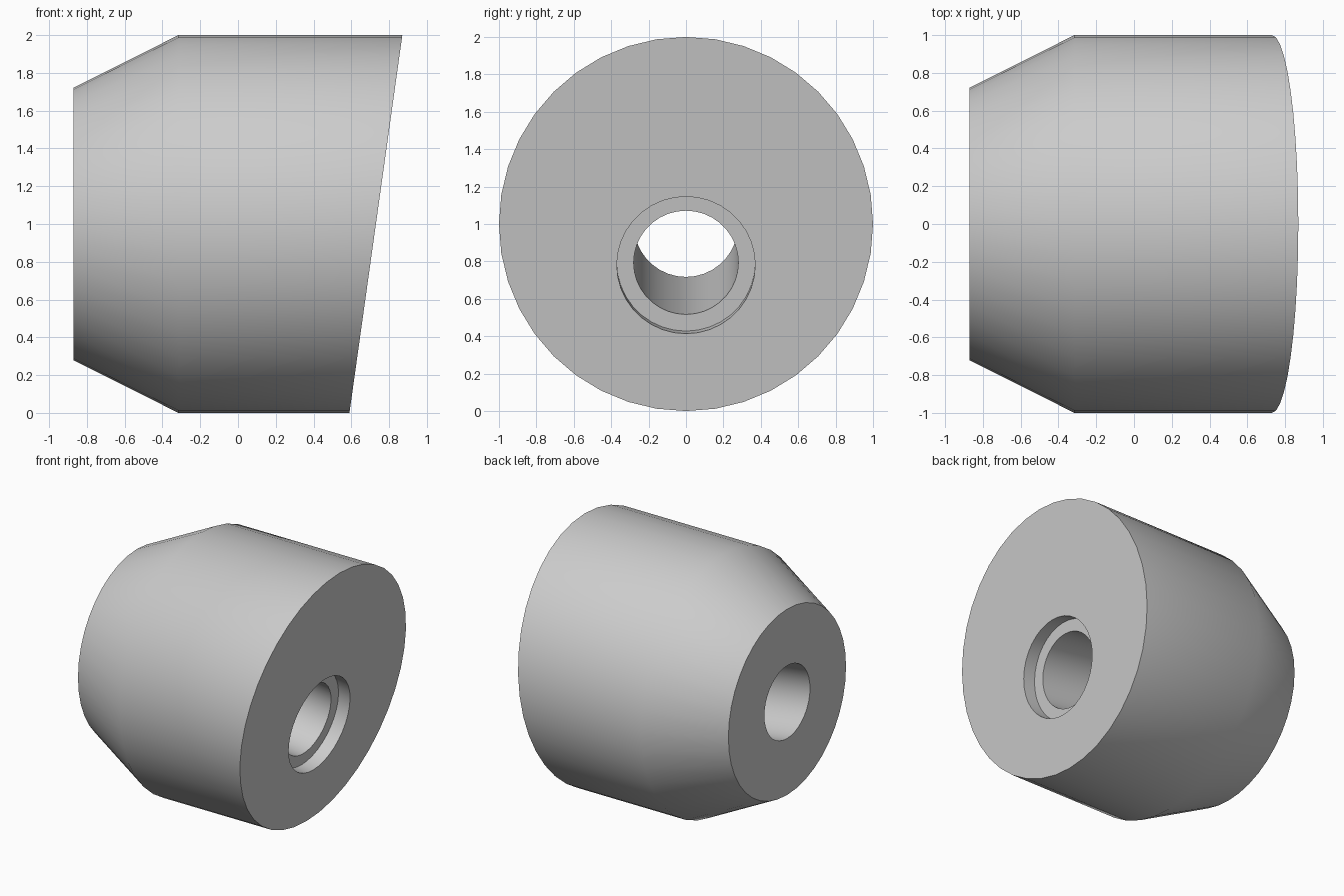
import bpy
import bmesh
import math
from mathutils import Vector, Matrix

cube = bpy.data.objects.get("Cube")
if cube:
    bpy.data.objects.remove(cube, do_unlink=True)

grey = bpy.data.materials.new("plain_grey")
grey.use_nodes = True
colour = (0.6, 0.6, 0.6, 1)
grey.diffuse_color = colour
grey.node_tree.nodes["Principled BSDF"].inputs["Base Color"].default_value = colour


def lathe(name, profile, origin, axis, sides):
    """Closed solid of rings (distance along axis, radius)."""
    bm = bmesh.new()
    turn = Vector((0, 0, 1)).rotation_difference(axis).to_matrix().to_4x4()
    place = Matrix.Translation(origin) @ turn
    rings = []
    for dist, radius in profile:
        angles = [math.tau * i / sides for i in range(sides)]
        rings.append([bm.verts.new(place @ Vector((radius * math.cos(a), radius * math.sin(a), dist)))
                      for a in angles])
    for low, high in zip(rings, rings[1:]):
        for i in range(sides):
            j = (i + 1) % sides
            bm.faces.new((low[i], low[j], high[j], high[i]))
    bm.faces.new(rings[0][::-1])
    bm.faces.new(rings[-1])
    return bm


def to_object(name, bm):
    bmesh.ops.recalc_face_normals(bm, faces=bm.faces)
    mesh = bpy.data.meshes.new(name)
    bm.to_mesh(mesh)
    bm.free()
    mesh.materials.append(grey)
    obj = bpy.data.objects.new(name, mesh)
    bpy.context.collection.objects.link(obj)
    return obj


# Tapered body with a slanted end face
slant = Vector((1, 0, -0.14)).normalized()
body_bm = lathe("body", [(0, 0.722), (0.555, 1), (2.2, 1)],
                Vector((-0.87, 0, 1)), Vector((1, 0, 0)), 40)
cut = bmesh.ops.bisect_plane(body_bm, geom=body_bm.verts[:] + body_bm.edges[:] + body_bm.faces[:],
                             plane_co=(0.59, 0, 0), plane_no=slant, clear_outer=True)
rim = [e for e in cut["geom_cut"] if isinstance(e, bmesh.types.BMEdge)]
bmesh.ops.contextual_create(body_bm, geom=rim)
body = to_object("body", body_bm)

# Stepped bore, square to the slanted face
mouth = Vector((0.699, 0, 0.78))
bore = to_object("bore_cutter", lathe("bore", [(-2, 0.28), (-0.1, 0.28), (-0.1, 0.37), (0.3, 0.37)],
                                      mouth, slant, 36))
bore.hide_render = True

drill = body.modifiers.new("bore", "BOOLEAN")
drill.operation = "DIFFERENCE"
drill.solver = "EXACT"
drill.object = bore
bpy.ops.object.select_all(action="DESELECT")
body.select_set(True)
bpy.context.view_layer.objects.active = body
bpy.ops.object.modifier_apply(modifier=drill.name)
bpy.data.objects.remove(bore, do_unlink=True)
bpy.ops.object.shade_smooth_by_angle(angle=math.radians(30))
